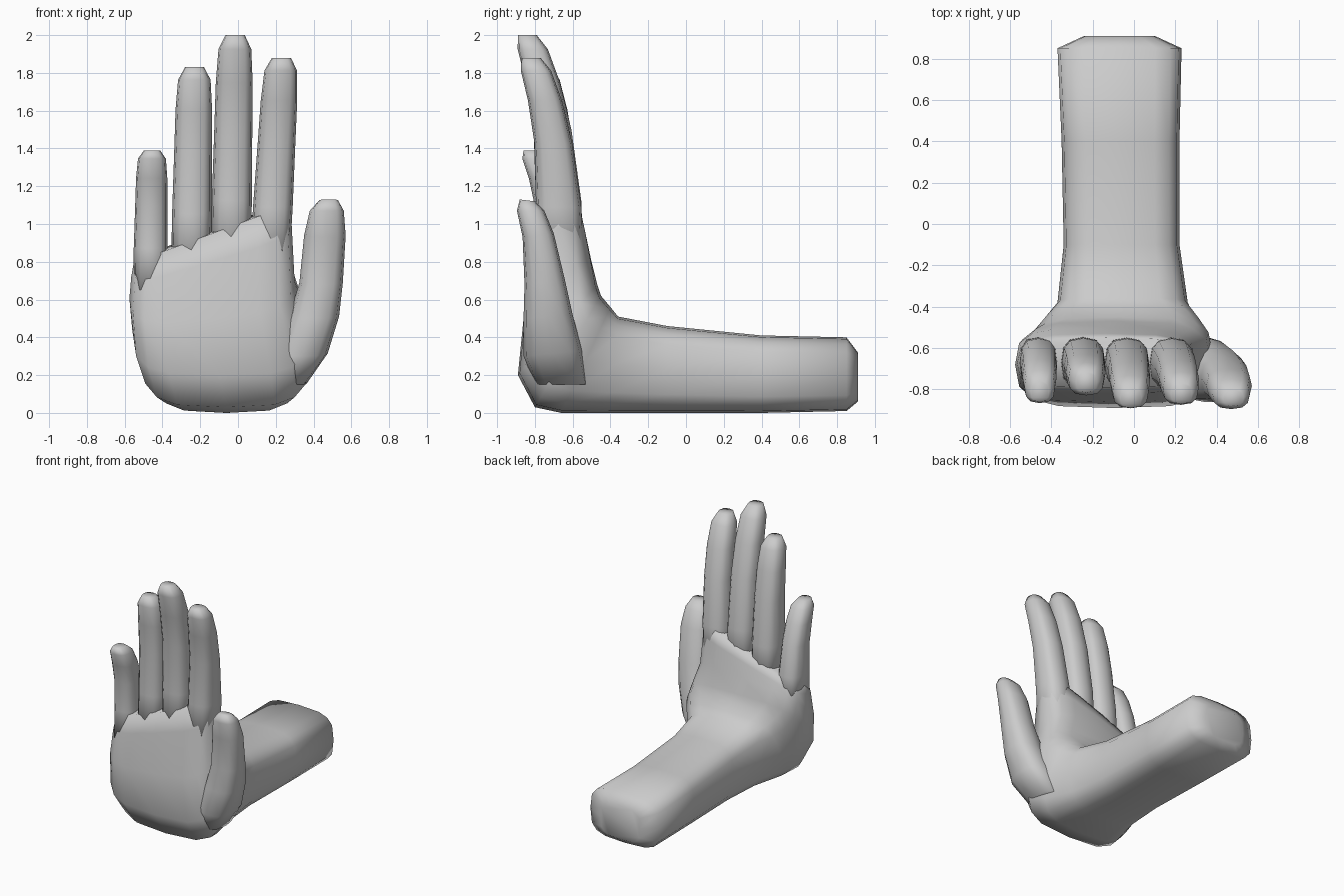
import bpy
import bmesh
from math import cos, sin, pi, copysign

cube = bpy.data.objects.get("Cube")
if cube:
    bpy.data.objects.remove(cube, do_unlink=True)

# Single clay grey colour
clay = bpy.data.materials.new("clay_grey")
clay.use_nodes = True
clay.diffuse_color = (0.6, 0.6, 0.6, 1)
shader = next(n for n in clay.node_tree.nodes if n.type == "BSDF_PRINCIPLED")
shader.inputs["Base Color"].default_value = clay.diffuse_color


def rounded(value, power):
    """One coordinate of a rounded-box cross-section."""
    return copysign(abs(value) ** (2 / power), value)


def loft(name, rings, sides=16, power=3.0):
    """Skin cross-sections, each (back y, back z, front y, front z, left x, right x, tilt)."""
    bm = bmesh.new()
    loops = []
    for back_y, back_z, front_y, front_z, x_min, x_max, tilt in rings:
        loop = []
        half_width = (x_max - x_min) / 2
        for i in range(sides):
            angle = 2 * pi * i / sides
            dx = half_width * rounded(cos(angle), power)
            t = (1 + rounded(sin(angle), power)) / 2
            loop.append(bm.verts.new((
                (x_min + x_max) / 2 + dx,
                back_y + (front_y - back_y) * t,
                back_z + (front_z - back_z) * t + tilt * dx)))
        loops.append(loop)
    for lower, upper in zip(loops, loops[1:]):
        for i in range(sides):
            j = (i + 1) % sides
            bm.faces.new((lower[i], lower[j], upper[j], upper[i]))
    bm.faces.new(loops[0])
    bm.faces.new(loops[-1])
    bmesh.ops.recalc_face_normals(bm, faces=bm.faces)
    for face in bm.faces:
        face.smooth = True
    mesh = bpy.data.meshes.new(name)
    bm.to_mesh(mesh)
    bm.free()
    mesh.materials.append(clay)
    obj = bpy.data.objects.new(name, mesh)
    bpy.context.collection.objects.link(obj)
    return obj


# Forearm bending at the wrist into the upright palm
loft("forearm_and_palm", [
    (0.91, 0.32, 0.91, 0.06, -0.24, 0.10, 0),
    (0.85, 0.40, 0.85, 0.01, -0.37, 0.23, 0),
    (0.40, 0.41, 0.40, 0, -0.35, 0.22, 0),
    (-0.10, 0.46, -0.10, 0, -0.34, 0.22, 0),
    (-0.36, 0.51, -0.40, 0, -0.37, 0.26, 0),
    (-0.40, 0.56, -0.66, 0, -0.45, 0.33, 0),
    (-0.45, 0.62, -0.80, 0.03, -0.51, 0.38, 0),
    (-0.47, 0.68, -0.89, 0.20, -0.56, 0.37, 0),
    (-0.50, 0.80, -0.86, 0.50, -0.575, 0.30, 0.1),
    (-0.53, 0.90, -0.82, 0.80, -0.565, 0.285, 0.3),
    (-0.55, 0.97, -0.79, 0.95, -0.55, 0.28, 0.37),
], power=3.5)

# Thumb
loft("thumb", [
    (-0.52, 0.15, -0.80, 0.15, 0.12, 0.36, 0),
    (-0.55, 0.33, -0.86, 0.30, 0.20, 0.475, 0),
    (-0.60, 0.52, -0.86, 0.50, 0.27, 0.535, 0),
    (-0.64, 0.70, -0.855, 0.68, 0.325, 0.555, 0),
    (-0.70, 0.95, -0.865, 0.93, 0.35, 0.57, 0),
    (-0.75, 1.07, -0.895, 1.07, 0.38, 0.56, 0),
    (-0.80, 1.12, -0.88, 1.13, 0.43, 0.53, 0),
], sides=12, power=2.6)

# Shared finger shape: fraction of length, width factor, half depth
finger_shape = [(0, 1, 0.13), (0.3, 1, 0.12), (0.6, 0.95, 0.1),
                (0.8, 0.92, 0.09), (0.94, 0.82, 0.08), (1, 0.48, 0.05)]


def finger(name, base_x, tip_x, half_width, base_z, tip_z, tip_y):
    """Tapered finger that curls gently forward towards its tip."""
    base_y = -0.67
    rings = []
    for f, width, depth in finger_shape:
        x = base_x + (tip_x - base_x) * f
        y = base_y + (tip_y - base_y) * f ** 3
        z = base_z + (tip_z - base_z) * f
        w = half_width * width
        rings.append((y + depth, z, y - depth, z, x - w, x + w, 0))
    loft(name, rings, sides=12, power=2.7)


# Four fingers
finger("little_finger", -0.465, -0.455, 0.09, 0.65, 1.39, -0.81)
finger("ring_finger", -0.25, -0.23, 0.105, 0.72, 1.83, -0.765)
finger("middle_finger", -0.04, -0.015, 0.106, 0.75, 2.0, -0.84)
finger("index_finger", 0.165, 0.23, 0.105, 0.75, 1.88, -0.82)
